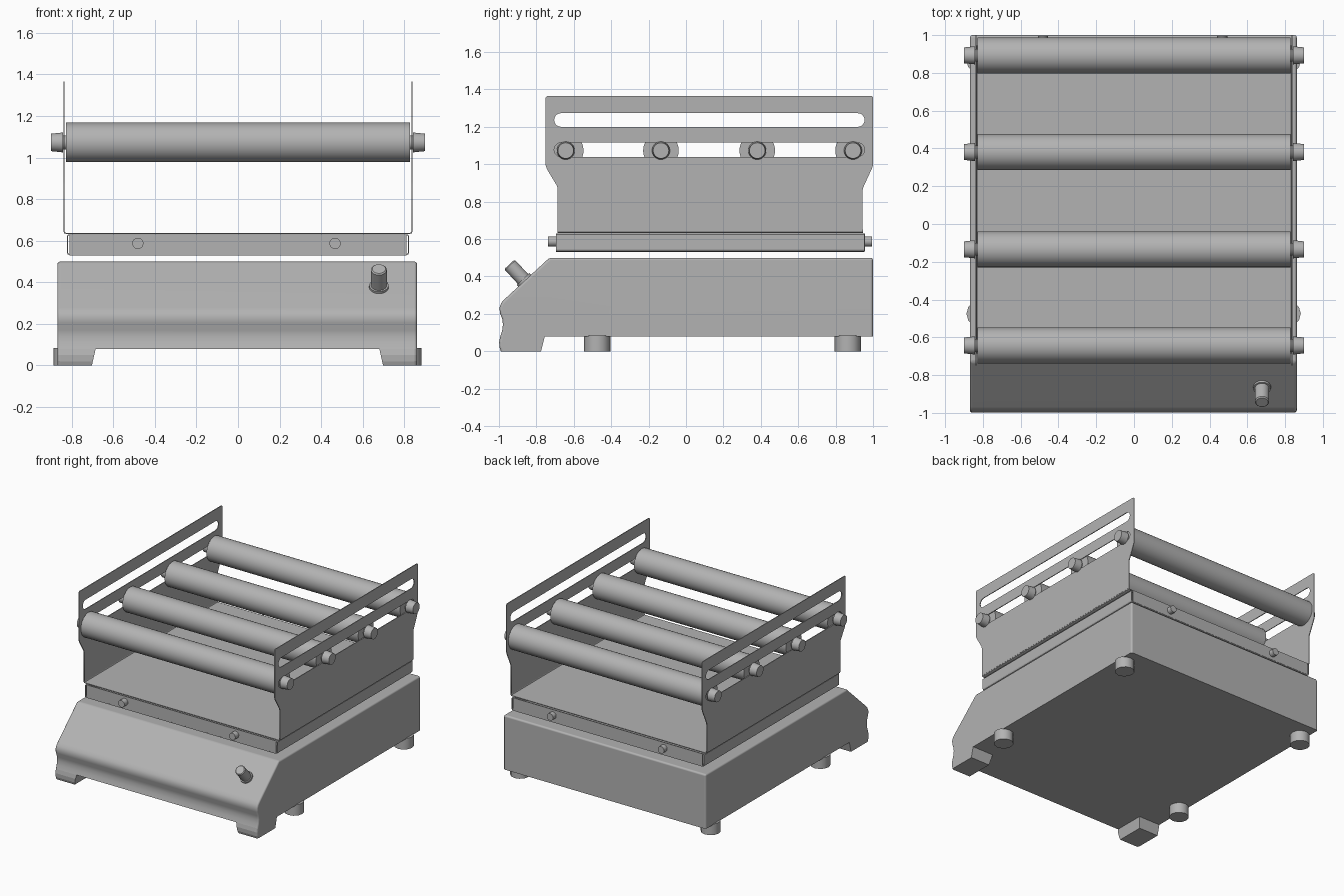
import bpy, bmesh
from math import pi, sin, cos, radians
from mathutils import Vector

if "Cube" in bpy.data.objects:
    bpy.data.objects.remove(bpy.data.objects["Cube"])

# darker grey than the default
grey = bpy.data.materials.new("dark_grey")
grey.diffuse_color = (.45, .45, .45, 1)
grey.use_nodes = True
grey.node_tree.nodes["Principled BSDF"].inputs["Base Color"].default_value = grey.diffuse_color


def from_bmesh(name, bm, smooth=True):
    bmesh.ops.recalc_face_normals(bm, faces=bm.faces)
    me = bpy.data.meshes.new(name)
    bm.to_mesh(me)
    bm.free()
    ob = bpy.data.objects.new(name, me)
    bpy.context.collection.objects.link(ob)
    ob["smooth"] = smooth
    return ob


def prism(profile, x0, x1):
    """Extrude a (y, z) outline along x."""
    bm = bmesh.new()
    f = bm.faces.new([bm.verts.new((x0, y, z)) for y, z in profile])
    out = bmesh.ops.extrude_face_region(bm, geom=[f])
    bmesh.ops.translate(bm, vec=(x1 - x0, 0, 0),
                        verts=[v for v in out['geom'] if isinstance(v, bmesh.types.BMVert)])
    bmesh.ops.recalc_face_normals(bm, faces=bm.faces)
    return bm


def rod(name, a, b, r1, r2=None, sides=32):
    """Cylinder or cone between two points."""
    a, b = Vector(a), Vector(b)
    d = b - a
    bm = bmesh.new()
    bmesh.ops.create_cone(bm, cap_ends=True, segments=sides, radius1=r1,
                          radius2=r1 if r2 is None else r2, depth=d.length)
    bm.transform(d.to_track_quat('Z', 'Y').to_matrix().to_4x4())
    bmesh.ops.translate(bm, verts=bm.verts, vec=(a + b) / 2)
    return from_bmesh(name, bm)


def box(name, lo, hi):
    bm = prism([(lo[1], lo[2]), (hi[1], lo[2]), (hi[1], hi[2]), (lo[1], hi[2])], lo[0], hi[0])
    return from_bmesh(name, bm, False)


def bent_sheet(name, half, y0, y1, thickness):
    """U-shaped sheet from the right half of its (x, z) centreline."""
    pts = [(-x, z) for x, z in half] + half[::-1]
    bm = bmesh.new()
    rows = [[bm.verts.new((x, y, z)) for x, z in pts] for y in (y0, y1)]
    for i in range(len(pts) - 1):
        bm.faces.new((rows[0][i], rows[0][i + 1], rows[1][i + 1], rows[1][i]))
    ob = from_bmesh(name, bm, False)
    mod = ob.modifiers.new("thickness", 'SOLIDIFY')
    mod.thickness, mod.offset = thickness, 0
    return ob


def slot(y0, y1, z0, z1, n=10):
    r, zc = (z1 - z0) / 2, (z0 + z1) / 2
    right = [(y1 - r + r * cos(t), zc + r * sin(t)) for t in [-pi / 2 + pi * i / n for i in range(n + 1)]]
    left = [(y0 + r - r * cos(t), zc - r * sin(t)) for t in [-pi / 2 + pi * i / n for i in range(n + 1)]]
    return right + left


def plate(name, outlines, x, thickness):
    """Flat plate in the yz plane; outlines after the first are holes."""
    cu = bpy.data.curves.new(name, 'CURVE')
    cu.dimensions, cu.fill_mode, cu.extrude = '2D', 'BOTH', thickness / 2
    for pts in outlines:
        s = cu.splines.new('POLY')
        s.points.add(len(pts) - 1)
        for p, (y, z) in zip(s.points, pts):
            p.co = (y, z, 0, 1)
        s.use_cyclic_u = True
    ob = bpy.data.objects.new(name, cu)
    bpy.context.collection.objects.link(ob)
    ob.location.x = x
    ob.rotation_euler = (pi / 2, 0, pi / 2)
    bpy.ops.object.select_all(action='DESELECT')
    ob.select_set(True)
    bpy.context.view_layer.objects.active = ob
    bpy.ops.object.convert(target='MESH')


# base housing: side outline with sloped front, rounded edges
X0, X1 = -0.869, 0.862
bm = prism([(1, .08), (1, .5), (-.73, .5), (-.968, .28), (-.987, .26), (-.997, .235), (-.995, .205),
            (-.981, .17), (-.979, .14), (-.983, .11), (-.993, .08)], X0, X1)
edges = [e for e in bm.edges if max(v.co.z for v in e.verts) > .09
         and e.calc_face_angle(0) > radians(40)]
bmesh.ops.bevel(bm, geom=edges, offset=.014, segments=3, profile=.5, affect='EDGES')
housing = from_bmesh("base_housing", bm)
housing.modifiers.new("flat_faces", 'WEIGHTED_NORMAL').keep_sharp = True

# front legs with slanted inner sides
leg = [(-.993, .08), (-.999, .05), (-.997, .02), (-.99, 0), (-.775, 0), (-.755, .08)]
for side, outer, inner in (("left", X0, -.685), ("right", X1, .68)):
    bm = prism(leg, outer, inner)
    for v in bm.verts:
        if abs(v.co.x - inner) < 1e-4:
            v.co.x += (1 if inner > 0 else -1) * .018 * (1 - v.co.z / .08)
    corner = [e for e in bm.edges if all(abs(v.co.x - outer) < 1e-4 and v.co.y < -.98 for v in e.verts)]
    bmesh.ops.bevel(bm, geom=corner, offset=.014, segments=3, profile=.5, affect='EDGES')
    from_bmesh("front_leg_" + side, bm, False)

# round feet
for x in (-.817, .813):
    for y in (-.475, .865):
        rod("foot", (x, y, 0), (x, y, .085), .07, sides=12)

# control knob on the slope
base, n = Vector((.678, -.862, .376)), Vector((0, -.68, .733)).normalized()
rod("knob_collar", base - n * .01, base + n * .014, .048, .046)
rod("knob", base, base + n * .115, .038)
rod("knob_top", base + n * .115, base + n * .121, .038, .032)

# lower tray with folded sides, inward lips and end flanges
bent_sheet("lower_tray", [(.80, .627), (.816, .627), (.821, .622), (.821, .545), (.818, .537), (.81, .533)],
           -.695, .955, .006)
for y in (-.695, .949):
    box("tray_end_flange", (-.81, y, .536), (.81, y + .008, .63))
for x in (-.482, .467):
    rod("front_screw", (x, -.69, .587), (x, -.738, .587), .027, sides=20)
    rod("back_screw", (x, .95, .587), (x, .995, .587), .027, sides=20)

# upper cradle: floor and slotted side panels
bent_sheet("cradle_floor", [(.837, .65), (.837, .645), (.834, .638), (.827, .635)], -.686, .945, .006)
panel = [(-.686, .642), (.943, .642), (.943, .855), (.947, .875), (.993, .975), (1, .995), (1, 1.357),
         (.992, 1.365), (-.742, 1.365), (-.75, 1.357), (-.75, .995), (-.744, .975), (-.69, .885), (-.686, .868)]
for side, x in (("left", -.837), ("right", .837)):
    plate("side_panel_" + side, [panel, slot(-.705, .955, 1.2, 1.273), slot(-.705, .955, 1.04, 1.115)], x, .006)

# rollers with end caps clamped in the lower slots
for y in (-.643, -.134, .381, .893):
    z = 1.073
    rod("roller", (-.828, y, z), (.828, y, z), .095, sides=48)
    rod("roller_axle", (-.86, y, z), (.86, y, z), .034, sides=24)
    for s in (-1, 1):
        rod("roller_cap", (s * .841, y, z), (s * .90, y, z), .048, .042)

# colour everything, smooth the rounded surfaces and keep sharp edges
for ob in bpy.context.scene.objects:
    ob.data.materials.append(grey)
    ob.select_set(bool(ob.get("smooth", False)))
bpy.context.view_layer.objects.active = housing
bpy.ops.object.shade_smooth_by_angle(angle=radians(31))
